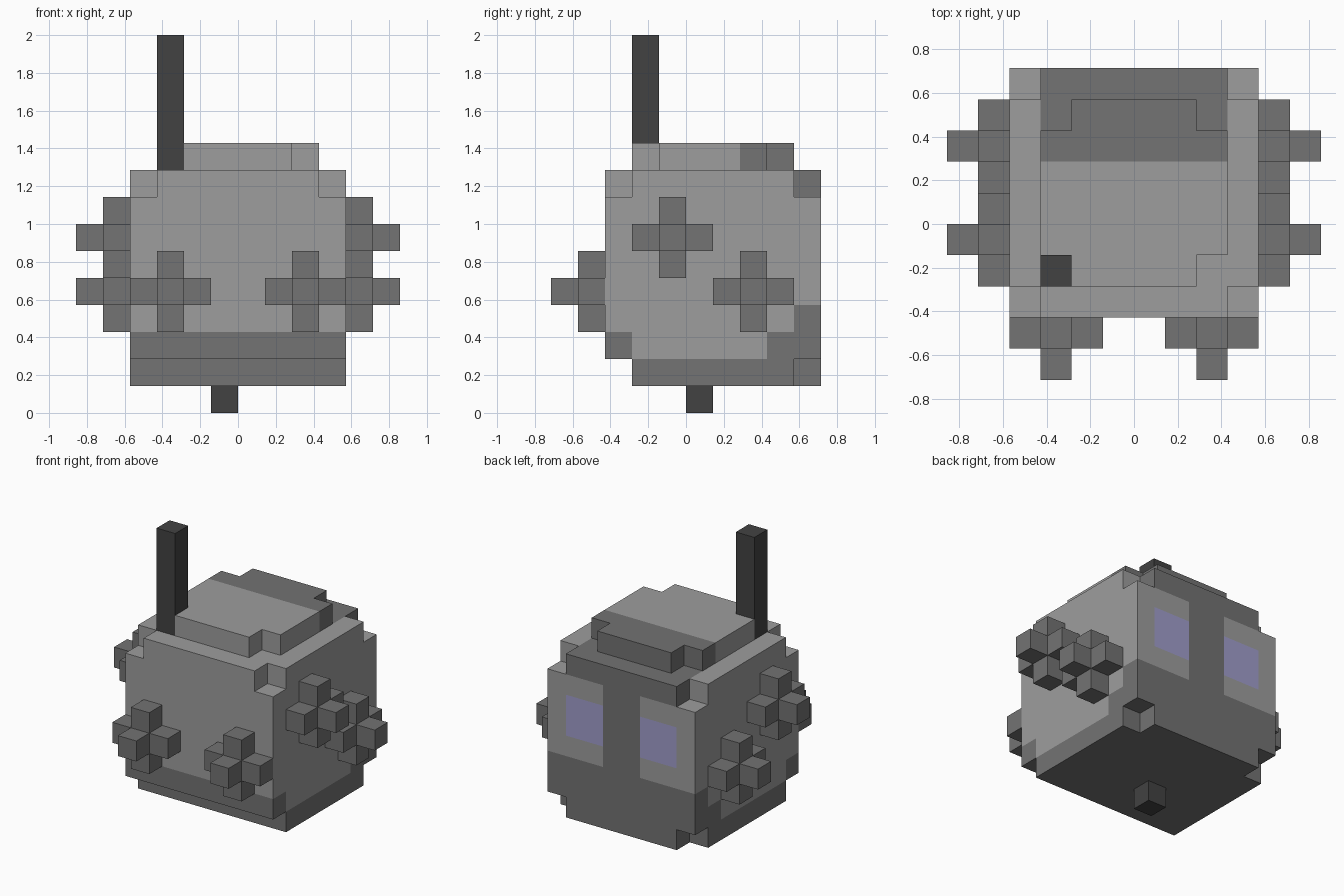
import bpy, bmesh
from mathutils import Vector

cube = bpy.data.objects.get("Cube")
if cube:
    bpy.data.objects.remove(cube, do_unlink=True)

U = 1 / 7  # edge of one block


def material(name, rgb):
    lin = [((c / 255 + 0.055) / 1.055) ** 2.4 for c in rgb] + [1.0]
    m = bpy.data.materials.new(name)
    m.use_nodes = True
    m.diffuse_color = lin
    bsdf = m.node_tree.nodes["Principled BSDF"]
    bsdf.inputs["Base Color"].default_value = lin
    bsdf.inputs["Roughness"].default_value = 0.9
    return m


LIGHT, MID, DARK, LILAC = range(4)
MATS = [material("light_grey", (157, 157, 157)),
        material("mid_grey", (115, 115, 115)),
        material("charcoal", (66, 66, 66)),
        material("lilac", (160, 157, 203))]


def block_shell(name, cells, colour):
    """Outer skin of a set of blocks; colour(cell, normal) picks the material."""
    cells = set(cells)
    bm = bmesh.new()
    for cell in cells:
        for axis in range(3):
            for side in (-1, 1):
                n = [0, 0, 0]
                n[axis] = side
                if tuple(c + d for c, d in zip(cell, n)) in cells:
                    continue
                a, b = (axis + 1) % 3, (axis + 2) % 3
                corners = []
                for s, t in ((0, 0), (1, 0), (1, 1), (0, 1)):
                    p = list(cell)
                    p[axis] += side > 0
                    p[a] += s
                    p[b] += t
                    corners.append(bm.verts.new(Vector(p) * U))
                f = bm.faces.new(corners if side > 0 else corners[::-1])
                f.material_index = colour(cell, tuple(n))
    bmesh.ops.remove_doubles(bm, verts=bm.verts[:], dist=1e-4)
    # merge flat areas of one colour
    bmesh.ops.dissolve_limit(bm, angle_limit=0.01, verts=bm.verts[:],
                             edges=bm.edges[:], delimit={'MATERIAL'})
    mesh = bpy.data.meshes.new(name)
    bm.to_mesh(mesh)
    bm.free()
    for m in MATS:
        mesh.materials.append(m)
    ob = bpy.data.objects.new(name, mesh)
    bpy.context.collection.objects.link(ob)
    return ob


def box(x0, x1, y0, y1, z0, z1):
    return {(x, y, z) for x in range(x0, x1) for y in range(y0, y1)
            for z in range(z0, z1)}


def corners(x0, x1, ys, z):
    return {(x, y, z) for x in (x0, x1) for y in ys}


# Body: cube with stepped base, notched corners and a raised cap
body = box(-4, 4, -2, 5, 1, 2) - corners(-4, 3, (4,), 1)
body |= box(-4, 4, -3, 5, 2, 9) - corners(-4, 3, (-3, 4), 8)
body |= box(-3, 3, -2, 4, 9, 10) - corners(-3, 2, (-2, 3), 9)


def body_colour(cell, n):
    x, y, z = cell
    col = x if x >= 0 else -1 - x  # distance from the middle, mirrored
    # rear panel with two windows in light frames
    if n[1] == 1 and y == 4:
        if 1 <= col < 3 and 5 <= z < 7:
            return LILAC
        return LIGHT if col >= 1 and 4 <= z < 8 else MID
    # dark base, climbing in steps to the rear
    if z == 1 or n[2] == -1 or (z == 2 and (y == -3 or y >= 3)) or (z == 3 and y == 4):
        return MID
    # dark band on the rear of the roof
    if col < 3 and ((z == 9 and y >= 2) or (z == 8 and y == 4)
                    or (z == 8 and y >= 2 and n[2] == 1)):
        return MID
    return LIGHT


block_shell("body", body, body_colour)


# Flowers: a plus of five blocks with a raised centre
def flower(name, centre, out):
    cx = Vector(centre)
    offsets = [Vector(out)]
    for axis in range(3):
        if out[axis] == 0:
            for s in (-1, 1):
                d = Vector((0, 0, 0))
                d[axis] = s
                offsets.append(d)
    cells = {tuple(int(v) for v in cx)}
    cells |= {tuple(int(round(v)) for v in cx + d) for d in offsets}
    block_shell(name, cells, lambda c, n: MID)


for side, x, wall, out in (("left", 2, 4, 1), ("right", -3, -5, -1)):
    flower(f"front_flower_{side}", (x, -4, 4), (0, -1, 0))
    flower(f"upper_side_flower_{side}", (wall, -1, 6), (out, 0, 0))
    flower(f"lower_side_flower_{side}", (wall, 2, 4), (out, 0, 0))

# Antenna and foot peg
block_shell("antenna", box(-3, -2, -2, -1, 9, 14), lambda c, n: DARK)
block_shell("foot_peg", box(-1, 0, 0, 1, 0, 1), lambda c, n: DARK)
